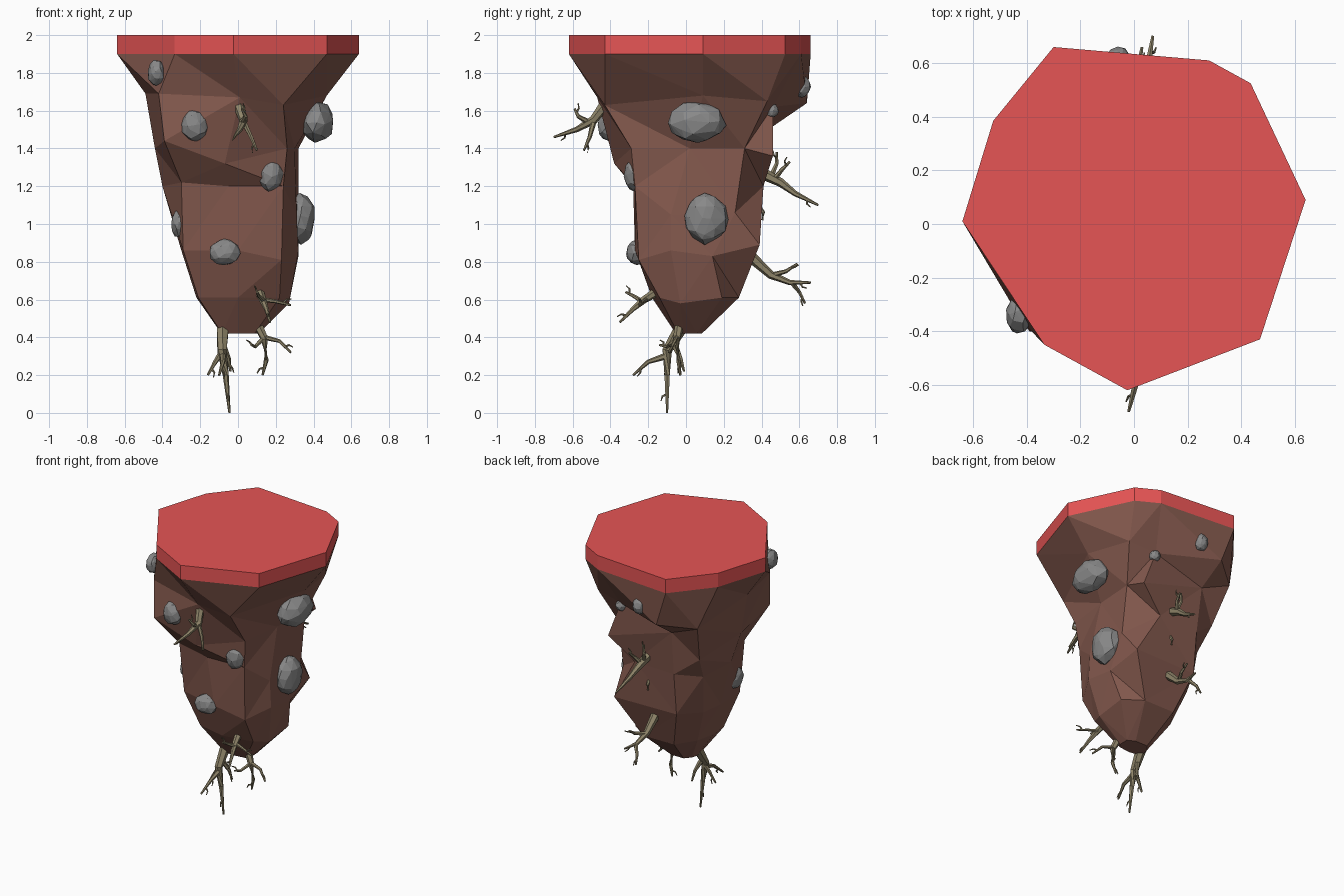
import bpy, bmesh, random
from mathutils import Vector

if "Cube" in bpy.data.objects:
    bpy.data.objects.remove(bpy.data.objects["Cube"])

random.seed(4)


def material(name, rgb):
    m = bpy.data.materials.new(name)
    m.diffuse_color = (*rgb, 1)
    m.use_nodes = True
    m.node_tree.nodes["Principled BSDF"].inputs["Base Color"].default_value = m.diffuse_color
    return m


RED = material("red_top", (0.79, 0.09, 0.09))
EARTH = material("earth", (0.23, 0.10, 0.075))
STONE = material("stone", (0.25, 0.25, 0.25))
WOOD = material("root_wood", (0.27, 0.23, 0.14))


def finish(bm, name, mat):
    bmesh.ops.recalc_face_normals(bm, faces=bm.faces)
    me = bpy.data.meshes.new(name)
    bm.to_mesh(me)
    bm.free()
    me.materials.append(mat)
    ob = bpy.data.objects.new(name, me)
    bpy.context.collection.objects.link(ob)
    return ob


def loft(rings):
    # skin a stack of equal-count rings and close both ends
    bm = bmesh.new()
    vs = [[bm.verts.new(p) for p in r] for r in rings]
    n = len(vs[0])
    for a, b in zip(vs, vs[1:]):
        for i in range(n):
            j = (i + 1) % n
            bm.faces.new((a[i], a[j], b[j], b[i]))
    bm.faces.new(vs[0])
    bm.faces.new(vs[-1])
    return bm


# Nine-sided top slab
outline = [(-.64, .01), (-.335, -.45), (-.025, -.62), (.47, -.43), (.64, .09),
           (.435, .525), (.28, .61), (-.30, .66), (-.525, .385)]
slab = [[(x, y, z) for x, y in outline] for z in (1.9, 2.0)]
finish(loft(slab), "top_slab", RED)

# Faceted earth body: height and outline, with an optional height offset per point
sections = [
    (1.65, [(-.49, 0, .04), (-.42, -.36, .04), (.01, -.47, .02), (.24, -.43, -.02),
            (.47, .09, .03), (.40, .43), (.20, .46, -.03), (-.21, .64, -.01), (-.42, .47, -.05)]),
    (1.40, [(-.44, 0), (-.39, -.40, .04), (-.07, -.38, -.08), (.26, -.29), (.30, .02),
            (.32, .31), (.30, .46, -.04), (-.20, .45, .11), (-.36, .36, -.08)]),
    (1.15, [(-.40, .06, .05), (-.30, -.24, .07), (-.05, -.28, .05), (.24, -.27, .05),
            (.31, -.08, -.10), (.32, .26, -.09), (.12, .41, .05), (-.19, .41, .04), (-.32, .26)]),
    (.86, [(-.30, .03), (-.29, -.20), (0, -.27), (.23, -.25, -.05), (.32, -.08),
           (.32, .14, -.03), (.30, .39, .03), (-.19, .38, .03), (-.28, .20)]),
    (.61, [(-.22, 0), (-.21, -.13), (0, -.18), (.22, -.14), (.27, -.03, -.03),
           (.27, .19), (.14, .28), (-.10, .28), (-.19, .14)])]
rings = [slab[0]]
for z, pts in sections:
    rings.append([(p[0], p[1], z + sum(p[2:])) for p in pts])
rings.append([(x * .4, y * .3, .42) for x, y, _ in rings[-1]])
bm = loft(rings)
bmesh.ops.triangulate(bm, faces=bm.faces, quad_method='SHORT_EDGE')
finish(bm, "earth_body", EARTH)


# Embedded stones: hulls of scattered points on ellipsoids
def stone(i, centre, radii):
    bm = bmesh.new()
    bmesh.ops.create_icosphere(bm, subdivisions=2, radius=1)
    for v in bm.verts:
        v.co = (v.co + Vector([random.uniform(-.16, .16) for _ in range(3)])).normalized()
        v.co = v.co * random.uniform(.95, 1.05)
    hull = bmesh.ops.convex_hull(bm, input=bm.verts)
    bmesh.ops.delete(bm, geom=[v for v in hull["geom_interior"]
                               if isinstance(v, bmesh.types.BMVert)], context='VERTS')
    for v in bm.verts:
        v.co = Vector([c + r * k for c, r, k in zip(centre, radii, v.co)])
    finish(bm, f"stone_{i}", STONE)


stones = [((-.43, -.34, 1.80), (.05, .07, .07)), ((-.23, -.41, 1.52), (.07, .06, .085)),
          ((.17, -.27, 1.26), (.07, .06, .085)), ((-.07, -.26, .85), (.085, .06, .07)),
          ((.42, .055, 1.54), (.09, .155, .11)), ((.33, .11, 1.03), (.08, .115, .135)),
          ((-.31, -.12, 1.0), (.045, .075, .075)), ((-.06, .61, 1.73), (.05, .05, .06)),
          ((.20, .45, 1.60), (.04, .04, .04))]
for i, (c, r) in enumerate(stones):
    stone(i, c, r)


# Roots: tapered six-sided tubes with small twigs along each branch
def tube(bm, pts, r0, r1):
    pts = [Vector(p) for p in pts]
    last = None
    for k, p in enumerate(pts):
        d = (pts[min(k + 1, len(pts) - 1)] - pts[max(k - 1, 0)]).normalized()
        q = d.to_track_quat('Z', 'Y')
        rad = r0 + (r1 - r0) * k / (len(pts) - 1)
        res = bmesh.ops.create_circle(bm, segments=6, radius=rad, cap_ends=k in (0, len(pts) - 1))
        ring = res["verts"]
        for v in ring:
            v.co = q @ v.co + p
        if last:
            for i in range(6):
                j = (i + 1) % 6
                bm.faces.new((last[i], last[j], ring[j], ring[i]))
        last = ring


def root(name, r, branches):
    bm = bmesh.new()
    for b, pts in enumerate(branches):
        w = r if b == 0 else r * .5
        tube(bm, pts, w, .006)
        for k in range(1, len(pts)):
            # a kinked twig growing off each outer stretch
            a, e = Vector(pts[k - 1]), Vector(pts[k])
            d = (e - a).normalized()
            side = d.cross(Vector([random.uniform(-1, 1) for _ in range(3)])).normalized()
            s = a.lerp(e, .5)
            if k == 1 or (b == 0 and k == 2):
                continue
            m = s + (side + d * .5) * .025
            tube(bm, [s, m, m + (d + side * .3) * .025], .007, .003)
    finish(bm, name, WOOD)


root("root_bottom", .036, [
    [(-.08, -.02, .46), (-.085, -.10, .33), (-.065, -.10, .20), (-.045, -.10, 0)],
    [(-.08, -.09, .33), (-.12, -.10, .27), (-.16, -.11, .20)],
    [(-.08, -.11, .30), (-.08, -.20, .27), (-.10, -.28, .20)],
    [(-.08, -.06, .36), (-.05, -.03, .29), (-.04, -.01, .22)]])
root("root_bottom_right", .027, [
    [(.10, -.03, .48), (.14, -.05, .39), (.15, -.04, .28), (.13, -.03, .20)],
    [(.14, -.05, .40), (.22, -.06, .38), (.28, -.09, .32)],
    [(.13, -.05, .39), (.09, -.10, .35), (.07, -.14, .36)]])
root("root_front_low", .026, [
    [(.11, -.14, .65), (.13, -.22, .60), (.15, -.28, .55), (.17, -.35, .48)],
    [(.13, -.21, .60), (.20, -.23, .59), (.28, -.25, .57)],
    [(.14, -.23, .59), (.11, -.28, .62), (.10, -.32, .64)]])
root("root_front_high", .032, [
    [(-.01, -.41, 1.66), (.03, -.49, 1.55), (.01, -.58, 1.50), (-.02, -.70, 1.46)],
    [(.03, -.49, 1.54), (.07, -.51, 1.46), (.10, -.54, 1.39)],
    [(.02, -.52, 1.54), (.04, -.57, 1.57), (.02, -.59, 1.61)]])
root("root_back_high", .032, [
    [(.02, .40, 1.27), (.03, .50, 1.22), (.05, .58, 1.16), (.07, .70, 1.10)],
    [(.02, .45, 1.25), (.0, .48, 1.32), (.0, .48, 1.38)],
    [(.03, .47, 1.24), (.06, .51, 1.29), (.07, .55, 1.33)]])
root("root_back_low", .030, [
    [(.0, .35, .82), (.0, .45, .73), (.01, .55, .69), (.03, .66, .69)],
    [(.0, .46, .73), (.04, .53, .75), (.04, .59, .79)],
    [(.01, .56, .69), (-.03, .60, .64), (-.04, .63, .58)]])
root("root_back_stub", .013, [[(.02, .38, 1.10), (.02, .41, 1.06), (.02, .405, 1.02)]])
